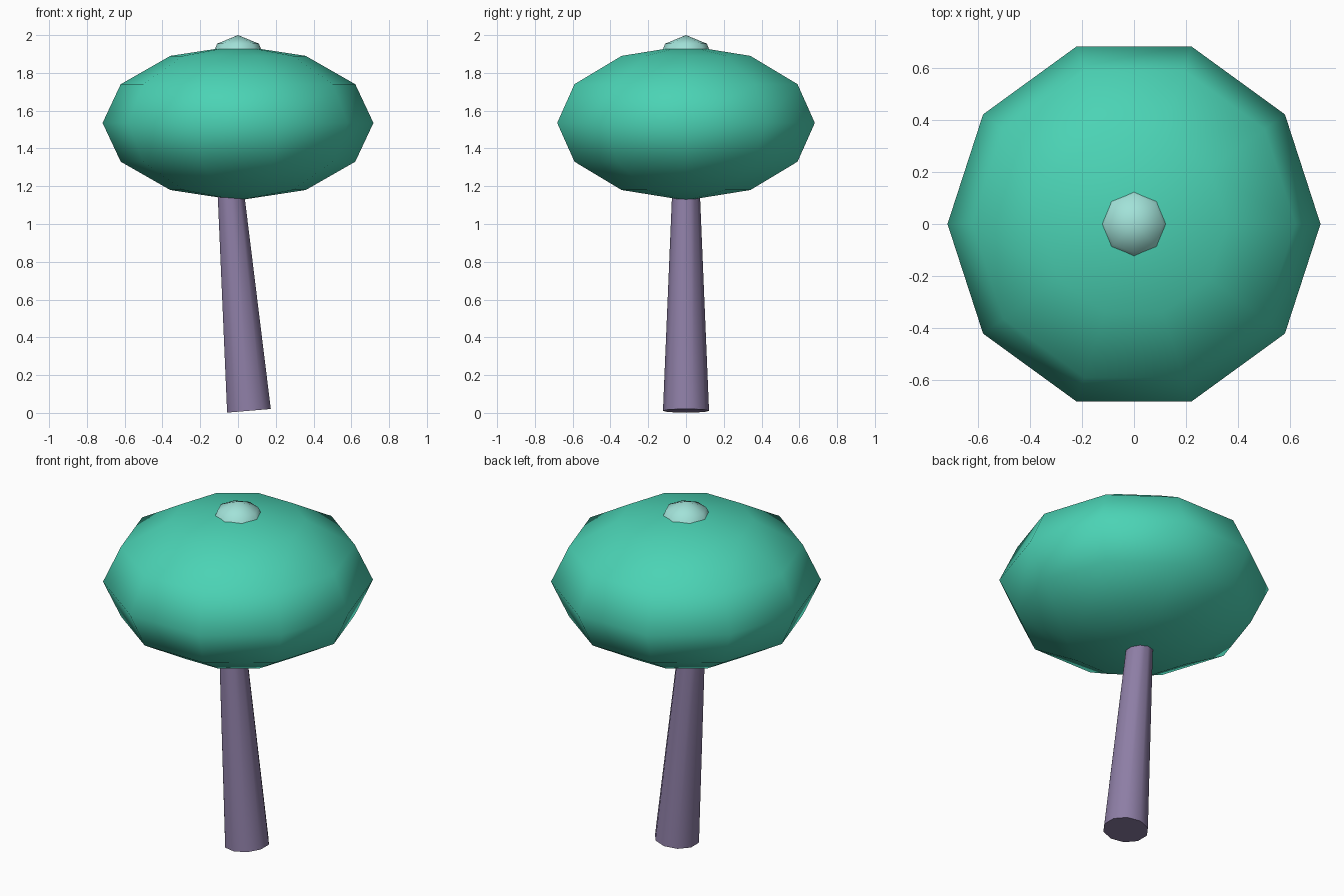
import bpy
import math
from mathutils import Matrix

default_cube = bpy.data.objects.get("Cube")
if default_cube:
    bpy.data.objects.remove(default_cube, do_unlink=True)


def make_material(name, rgb):
    mat = bpy.data.materials.new(name)
    mat.use_nodes = True
    colour = (*rgb, 1.0)
    mat.diffuse_color = colour
    mat.node_tree.nodes["Principled BSDF"].inputs["Base Color"].default_value = colour
    return mat


def lathe(name, profile, sides, start, mat, smooth_angle):
    """Spin (radius, z) rings about z; a zero radius makes a single pole."""
    verts, rings, faces = [], [], []
    for radius, z in profile:
        count = sides if radius > 1e-6 else 1
        rings.append([len(verts) + i for i in range(count)])
        for i in range(count):
            a = start + 2 * math.pi * i / sides
            verts.append((radius * math.cos(a), radius * math.sin(a), z))
    for low, high in zip(rings, rings[1:]):
        for i in range(sides):
            j = (i + 1) % sides
            if len(low) == 1:
                faces.append((low[0], high[j], high[i]))
            elif len(high) == 1:
                faces.append((low[i], low[j], high[0]))
            else:
                faces.append((low[i], low[j], high[j], high[i]))
    # Close open ends with flat caps
    if len(rings[0]) > 1:
        faces.append(tuple(reversed(rings[0])))
    if len(rings[-1]) > 1:
        faces.append(tuple(rings[-1]))
    mesh = bpy.data.meshes.new(name)
    mesh.from_pydata(verts, [], faces)
    mesh.materials.append(mat)
    obj = bpy.data.objects.new(name, mesh)
    bpy.context.collection.objects.link(obj)
    bpy.ops.object.select_all(action="DESELECT")
    obj.select_set(True)
    bpy.context.view_layer.objects.active = obj
    bpy.ops.object.shade_smooth_by_angle(angle=math.radians(smooth_angle))
    return obj


def ellipsoid(name, radius, half_height, centre_z, sides, bands, mat):
    profile = []
    for k in range(bands + 1):
        a = math.pi * k / bands
        r = radius * math.sin(a) if 0 < k < bands else 0.0
        profile.append((r, centre_z - half_height * math.cos(a)))
    return lathe(name, profile, sides, 0.0, mat, 180)


leaf_green = make_material("leaf_green", (0.07, 0.65, 0.46))
bark_purple = make_material("bark_purple", (0.27, 0.21, 0.38))
pale_mint = make_material("pale_mint", (0.36, 0.76, 0.69))

# Leaning, tapered trunk running up into the canopy
trunk = lathe("trunk", [(0.122, 0.0), (0.06, 1.48)], 10, math.pi / 2, bark_purple, 50)
trunk.data.transform(Matrix.Translation((0.058, 0, 0.011)) @ Matrix.Rotation(-0.083, 4, "Y"))

# Flattened faceted canopy
ellipsoid("canopy", 0.717, 0.41, 1.535, 10, 6, leaf_green)

# Small pale bud poking out of the crown
ellipsoid("crown_bud", 0.156, 0.155, 1.845, 8, 4, pale_mint)
